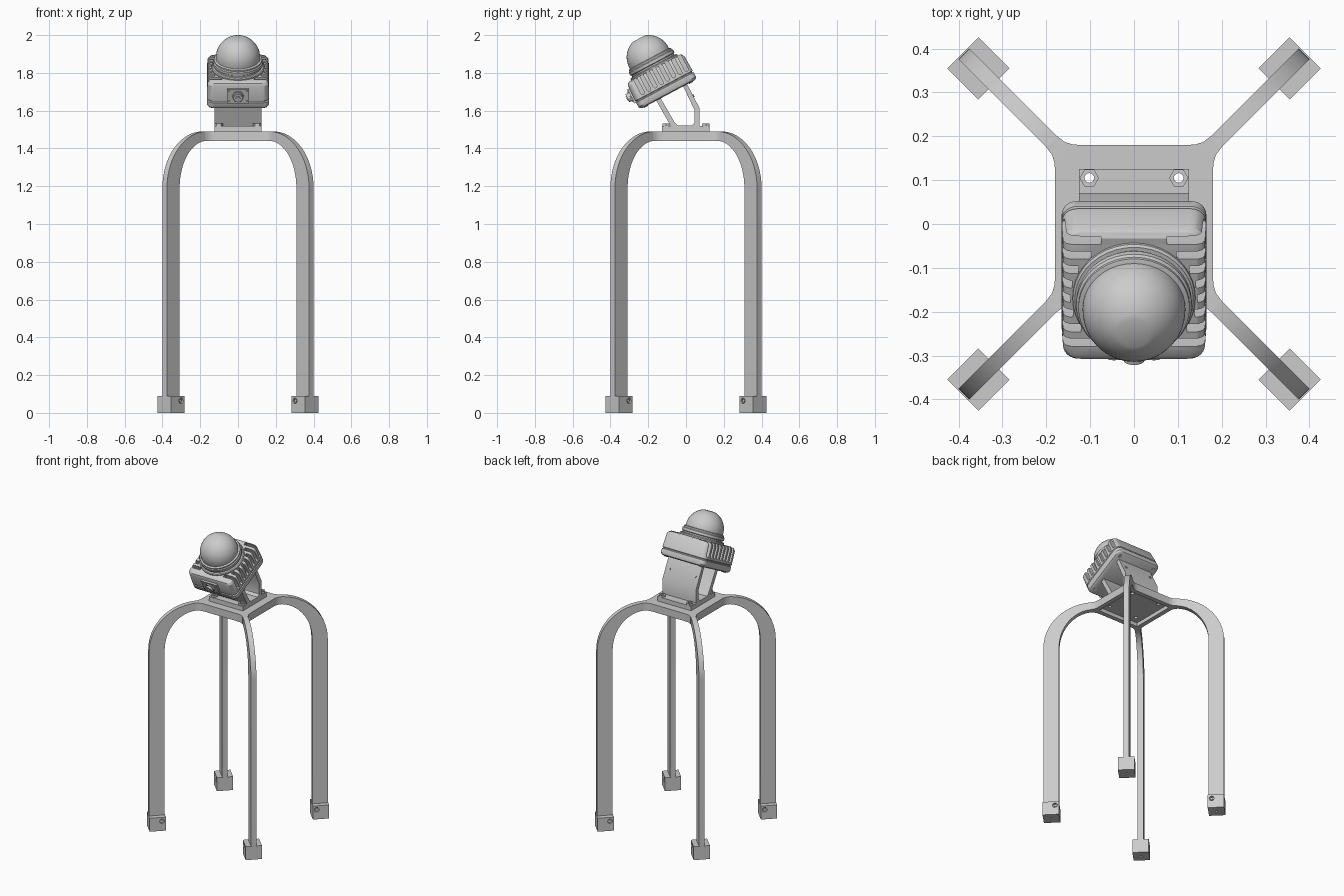
import bpy, bmesh
from math import pi, sin, cos, sqrt, radians
from mathutils import Matrix, Vector

old = bpy.data.objects.get("Cube")
if old:
    bpy.data.objects.remove(old, do_unlink=True)

grey = bpy.data.materials.new("plain_grey")
grey.use_nodes = True
grey.diffuse_color = (0.6, 0.6, 0.6, 1)
grey.node_tree.nodes["Principled BSDF"].inputs["Base Color"].default_value = (0.6, 0.6, 0.6, 1)

parts = []
ALONG_X = Matrix(((0, 0, 1, 0), (1, 0, 0, 0), (0, 1, 0, 0), (0, 0, 0, 1)))
ALONG_Y = Matrix.Rotation(pi / 2, 4, 'X')


def finish(name, bm):
    bmesh.ops.recalc_face_normals(bm, faces=bm.faces)
    mesh = bpy.data.meshes.new(name)
    bm.to_mesh(mesh)
    bm.free()
    mesh.materials.append(grey)
    obj = bpy.data.objects.new(name, mesh)
    bpy.context.collection.objects.link(obj)
    parts.append(obj)
    return obj


def loft(bm, rings, closed_ends=True):
    rows = [[bm.verts.new(p) for p in ring] for ring in rings]
    n = len(rows[0])
    for a, b in zip(rows, rows[1:]):
        for i in range(n):
            j = (i + 1) % n
            bm.faces.new((a[i], a[j], b[j], b[i]))
    if closed_ends:
        bm.faces.new(rows[0][::-1])
        bm.faces.new(rows[-1])


def add_prism(bm, pts, lo, hi, mat=Matrix()):
    loft(bm, [[mat @ Vector((u, v, w)) for u, v in pts] for w in (lo, hi)])


def prism(name, pts, lo, hi, mat=Matrix()):
    bm = bmesh.new()
    add_prism(bm, pts, lo, hi, mat)
    return finish(name, bm)


def circle(r, n=20, u=0, v=0):
    return [(u + r * cos(2 * pi * i / n), v + r * sin(2 * pi * i / n)) for i in range(n)]


def rect(u, v, cu=0, cv=0):
    return [(cu - u, cv - v), (cu + u, cv - v), (cu + u, cv + v), (cu - u, cv + v)]


def rounded(hx, hy, r, z, n=6):
    ring = []
    for k, (sx, sy) in enumerate(((1, 1), (-1, 1), (-1, -1), (1, -1))):
        for i in range(n + 1):
            a = pi / 2 * (k + i / n)
            ring.append((sx * (hx - r) + r * cos(a), sy * (hy - r) + r * sin(a), z))
    return ring


def cut(obj, bm):
    cutter = finish("cutter", bm)
    parts.remove(cutter)
    cutter.hide_render = True
    mod = obj.modifiers.new("cut", 'BOOLEAN')
    mod.operation, mod.solver, mod.object = 'DIFFERENCE', 'EXACT', cutter
    bpy.context.view_layer.objects.active = obj
    bpy.ops.object.modifier_apply(modifier=mod.name)
    bpy.data.objects.remove(cutter, do_unlink=True)


# Legs and feet, one set per diagonal
steps = 16
arc = [pi / 2 * i / steps for i in range(steps + 1)]
leg_profile = [(0.549, 0.03)]
leg_profile += [(0.25 + 0.299 * cos(a), 1.19 + 0.30 * sin(a)) for a in arc]
leg_profile += [(0.22, 1.49), (0.22, 1.44)]
leg_profile += [(0.25 + 0.204 * cos(a), 1.19 + 0.25 * sin(a)) for a in reversed(arc)]
leg_profile += [(0.454, 0.03)]
for k, corner in enumerate(("back_left", "back_right", "front_right", "front_left")):
    turn = Matrix.Rotation(pi / 4 + k * pi / 2, 4, 'Z')
    prism(corner + "_leg", leg_profile, -0.017, 0.017, turn @ ALONG_Y)
    foot = prism(corner + "_foot", rect(0.05, 0.05, 0.502), 0, 0.09, turn)
    bm = bmesh.new()
    for lo, hi in ((-0.06, -0.038), (0.038, 0.06)):
        add_prism(bm, circle(0.015, 16, 0.476, 0.064), lo, hi, turn @ ALONG_Y)
    add_prism(bm, circle(0.008, 12, 0.502), -0.01, 0.02, turn)
    cut(foot, bm)
    for lo, hi in ((-0.046, -0.037), (0.037, 0.046)):
        prism(corner + "_foot_screw", circle(0.009, 6, 0.476, 0.064), lo, hi, turn @ ALONG_Y)

# Top plate with filleted corners and a hollow underside
quarter = [(0.18, 0.12), (0.1815, 0.14), (0.187, 0.158), (0.2, 0.175),
           (0.175, 0.2), (0.158, 0.187), (0.14, 0.1815), (0.12, 0.18)]
outline = []
for k in range(4):
    c, s = round(cos(k * pi / 2)), round(sin(k * pi / 2))
    outline += [(c * x - s * y, s * x + c * y) for x, y in quarter]
plate = prism("top_plate", outline, 1.44, 1.49)
bm = bmesh.new()
add_prism(bm, rect(0.15, 0.15), 1.4, 1.465)
cut(plate, bm)

# Bent bracket carrying the head
bracket = prism("bracket", [
    (-0.128, 1.49), (-0.128, 1.52), (-0.082, 1.52), (-0.158, 1.655), (-0.135, 1.668),
    (-0.06, 1.537), (-0.045, 1.522), (0.03, 1.522), (0.045, 1.537), (0.045, 1.603),
    (-0.015, 1.73), (0.005, 1.742), (0.071, 1.615), (0.071, 1.52), (0.125, 1.52),
    (0.125, 1.49)], -0.125, 0.125, ALONG_X)

# Bolt holes with hex nuts
spots = [(x, y) for x in (-0.102, 0.102) for y in (-0.105, 0.105)]
for target in (plate, bracket):
    bm = bmesh.new()
    for x, y in spots:
        add_prism(bm, circle(0.011, 16, x, y), 1.43, 1.6 if y > 0 else 1.525)
    cut(target, bm)
for x, y in spots:
    nut = prism("hex_nut", circle(0.022, 6, x, y), 1.519, 1.532)
    bm = bmesh.new()
    add_prism(bm, circle(0.011, 16, x, y), 1.5, 1.55)
    cut(nut, bm)

# Small screws on the sloping rear arm
slope = Matrix.Translation((0, 0.038, 1.6785)) @ Matrix.Rotation(radians(-62.5), 4, 'X')
for x in (-0.095, 0.095):
    prism("arm_screw", circle(0.008, 10, x), -0.004, 0.005, slope)

# Head, built upright and tilted at the end
first = len(parts)
levels = [(0, 0.014), (0.005, 0.005), (0.014, 0), (0.04, 0), (0.043, 0.005), (0.048, 0.005),
          (0.051, 0), (0.138, 0.003), (0.15, 0.009), (0.157, 0.02)]
bm = bmesh.new()
loft(bm, [rounded(0.165 - d, 0.172 - d, 0.035, z) for z, d in levels])
body = finish("head_body", bm)

# Cooling slots follow the round collar
bm = bmesh.new()
for i in range(8):
    y = -0.117 + 0.0375 * i
    inner = max(0.075, sqrt(max(0, 0.145 ** 2 - y * y)))
    slot = [(y + 0.010 * cos(a), 0.072 + 0.010 * sin(a)) for a in [pi + pi * j / 6 for j in range(7)]]
    slot += [(y + 0.010, 0.2), (y - 0.010, 0.2)]
    add_prism(bm, slot, inner, 0.2, ALONG_X)
    add_prism(bm, slot, -0.2, -inner, ALONG_X)
cut(body, bm)


def lathe(name, profile, n=40):
    bm = bmesh.new()
    loft(bm, [[(r * cos(2 * pi * i / n), r * sin(2 * pi * i / n), z) for i in range(n)]
              for r, z in profile])
    return finish(name, bm)


# Collar and dome with a small flat crown
lathe("collar", [(0.14, 0.15), (0.14, 0.164), (0.135, 0.169), (0.126, 0.17), (0.126, 0.178),
                 (0.132, 0.182), (0.132, 0.197), (0.127, 0.202), (0.127, 0.21), (0.117, 0.214)])
lathe("dome", [(0.117, 0.2)] + [(0.117 * cos(radians(a)), 0.222 + 0.117 * sin(radians(a)))
                                for a in range(0, 73, 6)])

# Front connector
FRONT = Matrix.Translation((0, -0.172, 0.083)) @ ALONG_Y
prism("connector_base", rect(0.058, 0.042), -0.01, 0.008, FRONT)
prism("connector_nut", circle(0.033, 6), 0, 0.016, FRONT)
prism("connector_barrel", circle(0.024), 0, 0.03, FRONT)
prism("connector_pin", circle(0.012), 0, 0.035, FRONT)
for x in (-0.046, 0.046):
    for z in (-0.03, 0.03):
        prism("connector_screw", circle(0.006, 10, x, z), 0, 0.012, FRONT)

# Underside screws
for x in (-0.13, 0.13):
    for y in (-0.135, 0.135):
        prism("underside_screw", circle(0.012, 12, x, y), -0.004, 0.01)

tilt = Matrix.Translation((0, -0.093, 1.687)) @ Matrix.Rotation(radians(28), 4, 'X')
for obj in parts[first:]:
    obj.data.transform(tilt)

# Smooth shading with sharp edges kept
bpy.ops.object.select_all(action='DESELECT')
for obj in parts:
    obj.select_set(True)
bpy.context.view_layer.objects.active = parts[0]
bpy.ops.object.shade_smooth_by_angle(angle=radians(30))
